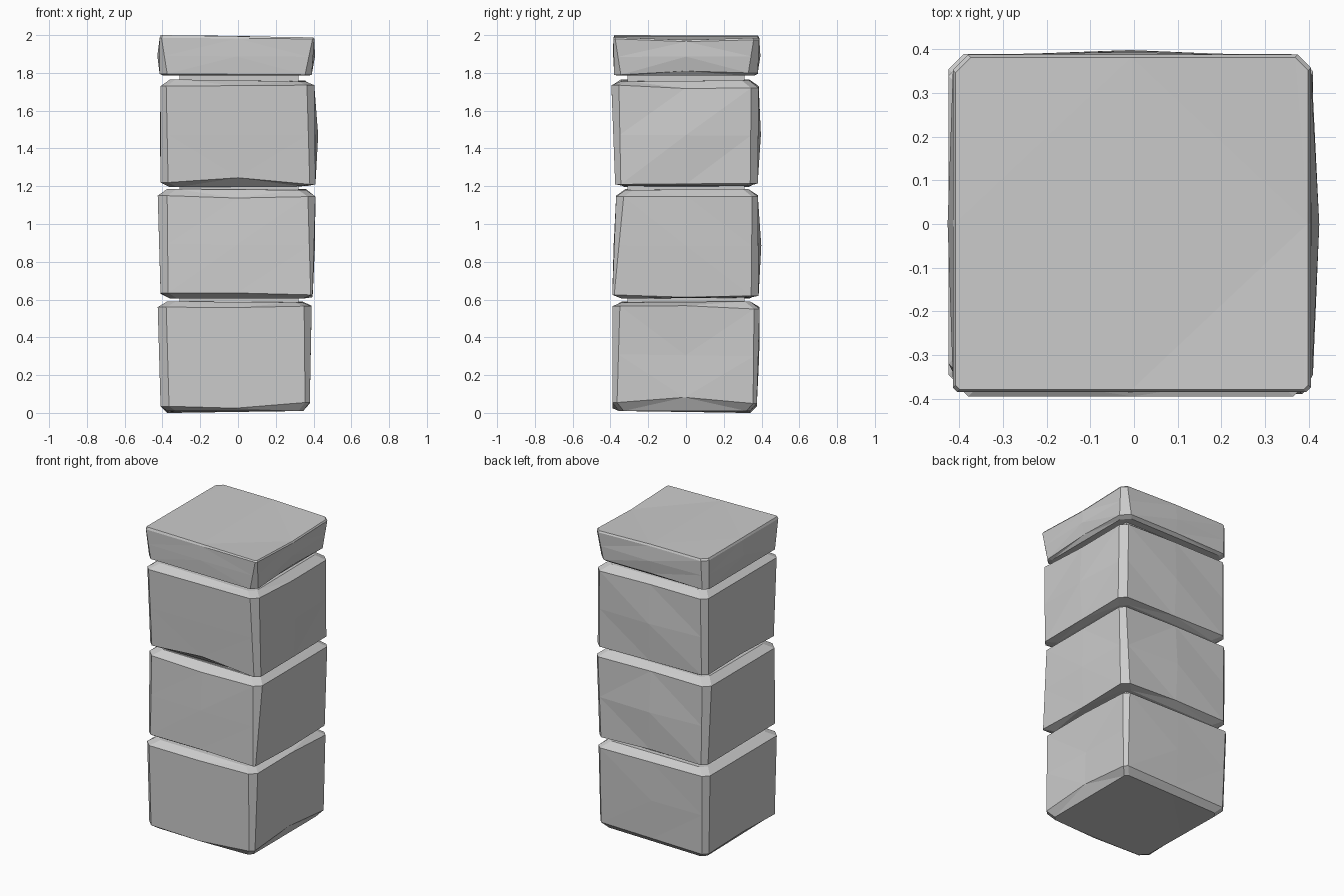
import bpy, bmesh
from mathutils import Vector

if "Cube" in bpy.data.objects:
    bpy.data.objects.remove(bpy.data.objects["Cube"])

# Sides are ordered front, right, back, left; corners front-left, front-right, back-right, back-left.

def ring(bounds, zs, cut, mid_z=(0, 0, 0, 0), bulge=(0, 0, 0, 0)):
    """Twelve-point outline: two points per cut corner and one per side middle."""
    xl, xr, yf, yb = bounds
    corners = [Vector((x, y, z)) for (x, y), z in
               zip(((xl, yf), (xr, yf), (xr, yb), (xl, yb)), zs)]
    along = [Vector(v) for v in ((1, 0, 0), (0, 1, 0), (-1, 0, 0), (0, -1, 0))]
    outward = [Vector(v) for v in ((0, -1, 0), (1, 0, 0), (0, 1, 0), (-1, 0, 0))]
    pts = []
    for i in range(4):
        j = (i + 1) % 4
        pts.append(corners[i] + along[i] * cut[i])
        pts.append((corners[i] + corners[j]) / 2 + outward[i] * bulge[i] + Vector((0, 0, mid_z[i])))
        pts.append(corners[j] - along[i] * cut[j])
    return pts


def inset(bounds, d):
    return (bounds[0] + d, bounds[1] - d, bounds[2] + d, bounds[3] - d)


def stone(name, low, low_z, high, high_z, cap_low, cap_high, cut_low, cut_high,
          bulge, dip_low, dip_high, in_low=.05, in_high=.05):
    middle = tuple((a + b) / 2 for a, b in zip(low, high))
    mid_z = tuple((a + b) / 2 for a, b in zip(low_z, high_z))
    mid_cut = tuple((a + b) / 2 for a, b in zip(cut_low, cut_high))
    rings = [ring(inset(low, in_low), cap_low, cut_low),
             ring(low, low_z, cut_low, dip_low),
             ring(middle, mid_z, mid_cut, bulge=bulge),
             ring(high, high_z, cut_high, dip_high),
             ring(inset(high, in_high), cap_high, cut_high,
                  dip_high if in_high < .02 else (0, 0, 0, 0))]
    bm = bmesh.new()
    loops = [[bm.verts.new(p) for p in r] for r in rings]
    for a, b in zip(loops, loops[1:]):
        for i in range(12):
            j = (i + 1) % 12
            bm.faces.new((a[i], a[j], b[j], b[i]))
    bm.faces.new(loops[0][::-1])
    bm.faces.new(loops[-1])
    bmesh.ops.triangulate(bm, faces=bm.faces[:])
    bmesh.ops.recalc_face_normals(bm, faces=bm.faces[:])
    mesh = bpy.data.meshes.new(name)
    bm.to_mesh(mesh)
    bm.free()
    bpy.context.collection.objects.link(bpy.data.objects.new(name, mesh))


# Three tall chipped blocks
stone("bottom_stone", (-.41, .38, -.39, .375), (.035, .055, .05, .035),
      (-.425, .39, -.39, .39), (.56, .565, .55, .56),
      (.01, .01, .01, .0), (.59, .585, .59, .59),
      (.045, .025, .02, .03), (.045, .04, .03, .035),
      (.0, -.01, .005, .0), (-.02, .03, .0, .01), (-.005, .01, 0, 0), .035, .05)
stone("lower_middle_stone", (-.41, .395, -.39, .385), (.635, .625, .62, .63),
      (-.425, .41, -.37, .38), (1.15, 1.145, 1.145, 1.15),
      (.605, .605, .61, .605), (1.185, 1.18, 1.185, 1.185),
      (.04, .01, .04, .03), (.05, .04, .03, .04),
      (.003, .005, .016, .0), (.005, -.01, .01, 0), (-.01, 0, .005, 0))
stone("upper_middle_stone", (-.41, .41, -.375, .38), (1.22, 1.21, 1.215, 1.225),
      (-.41, .405, -.395, .385), (1.73, 1.735, 1.72, 1.73),
      (1.195, 1.2, 1.2, 1.195), (1.765, 1.755, 1.76, 1.765),
      (.04, .03, .04, .03), (.03, .04, .04, .035),
      (.0, .017, .014, .003), (.03, 0, 0, .01), (0, -.01, .005, 0))

# Thin capping stone with a sagging right edge
stone("cap_stone", (-.415, .39, -.38, .38), (1.795, 1.79, 1.8, 1.795),
      (-.415, .405, -.385, .388), (1.985, 1.98, 1.975, 1.985),
      (1.785, 1.785, 1.785, 1.785), (2.0, 1.988, 1.985, 1.997),
      (.04, .035, .05, .03), (.01, .01, .03, .035),
      (.003, .01, .01, .012), (0, .015, .005, 0), (0, -.012, .005, 0), .02, .006)

# Narrow core showing in the gaps
bpy.ops.mesh.primitive_cube_add(size=1, location=(.005, 0, 1.1))
core = bpy.context.object
core.name = "inner_core"
core.scale = (.63, .62, 1.5)
